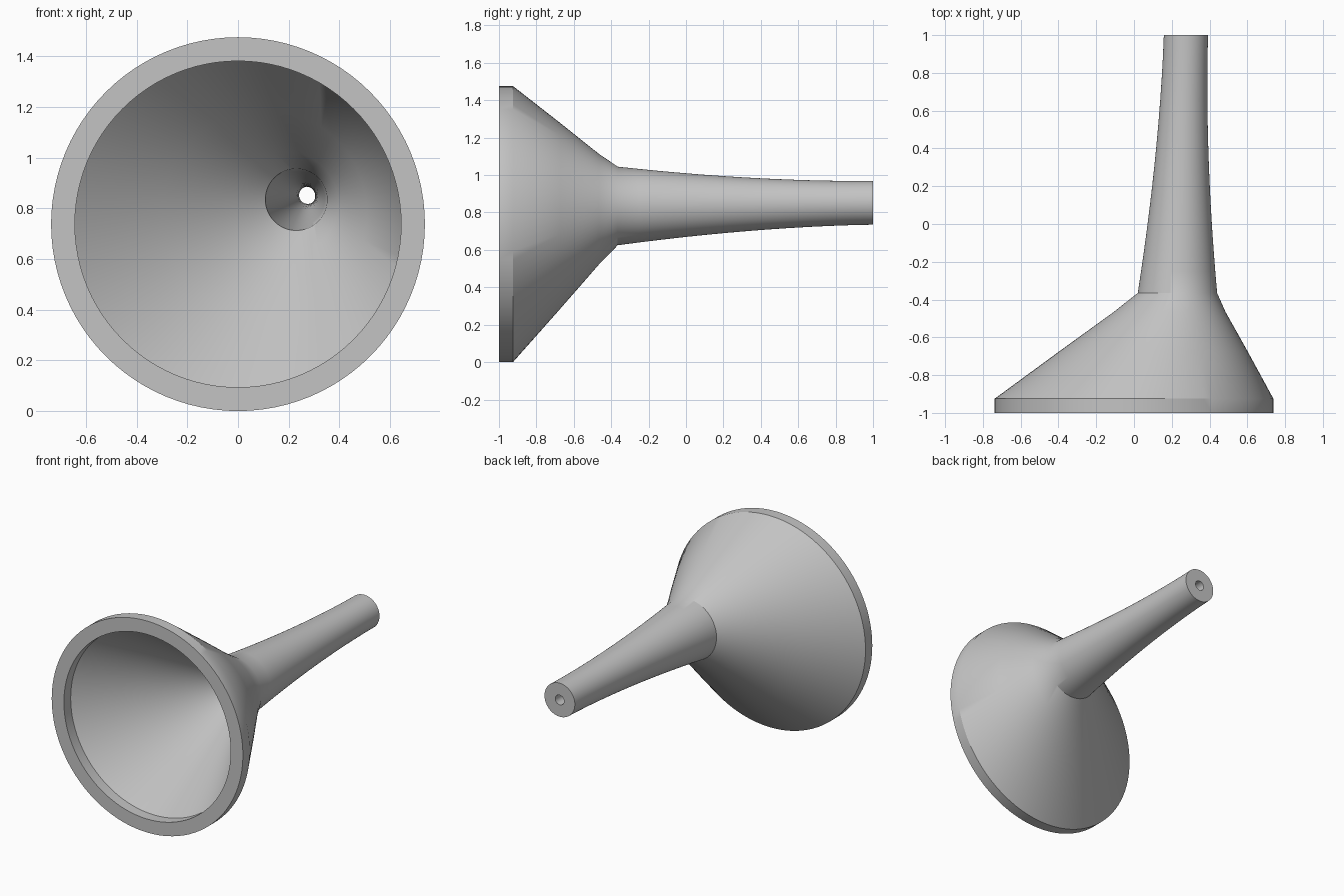
import bpy, bmesh, math

if "Cube" in bpy.data.objects:
    bpy.data.objects.remove(bpy.data.objects["Cube"])

SEGMENTS = 96
MOUTH = (0.0, 0.738, -0.925)      # centre x, centre z, depth y
THROAT = (0.23, 0.835, -0.365)
TIP = (0.275, 0.852, 1.0)


def lerp(a, b, t):
    return a + (b - a) * t


def skin(mouth_r, throat_r, tip_r):
    """Rings (y, centre x, centre z, radius) from the mouth to the spout tip."""
    rings = [(-1.0, MOUTH[0], MOUTH[1], mouth_r)]
    # offset cone, slightly flared just before the throat
    for t, pinch in ((0, 0), (0.45, 0.003), (0.82, 0.009)):
        rings.append((lerp(MOUTH[2], THROAT[2], t), lerp(MOUTH[0], THROAT[0], t),
                      lerp(MOUTH[1], THROAT[1], t), lerp(mouth_r, throat_r, t) - pinch))
    # spout easing down to the tip
    for i in range(13):
        t = i / 12
        rings.append((lerp(THROAT[2], TIP[2], t), lerp(THROAT[0], TIP[0], t),
                      lerp(THROAT[1], TIP[1], t), tip_r + (throat_r - tip_r) * (1 - t) ** 1.8))
    return rings


# Outer wall runs to the tip, inner wall runs back to the mouth
rings = skin(0.738, 0.21, 0.117) + skin(0.644, 0.122, 0.034)[::-1]

bm = bmesh.new()
loops = []
for y, cx, cz, r in rings:
    loops.append([bm.verts.new((cx + r * math.cos(a), y, cz + r * math.sin(a)))
                  for a in (2 * math.pi * k / SEGMENTS for k in range(SEGMENTS))])
# Bridge every ring to the next, closing rim and tip
for i, loop in enumerate(loops):
    nxt = loops[(i + 1) % len(loops)]
    for k in range(SEGMENTS):
        j = (k + 1) % SEGMENTS
        bm.faces.new((loop[k], loop[j], nxt[j], nxt[k]))
bmesh.ops.recalc_face_normals(bm, faces=bm.faces)

mesh = bpy.data.meshes.new("funnel")
bm.to_mesh(mesh)
bm.free()
funnel = bpy.data.objects.new("funnel", mesh)
bpy.context.collection.objects.link(funnel)

# Plain grey finish
grey = bpy.data.materials.new("light grey")
grey.diffuse_color = (0.55, 0.55, 0.55, 1)
grey.use_nodes = True
grey.node_tree.nodes["Principled BSDF"].inputs["Base Color"].default_value = grey.diffuse_color
mesh.materials.append(grey)

bpy.context.view_layer.objects.active = funnel
funnel.select_set(True)
bpy.ops.object.shade_smooth_by_angle(angle=math.radians(30))
